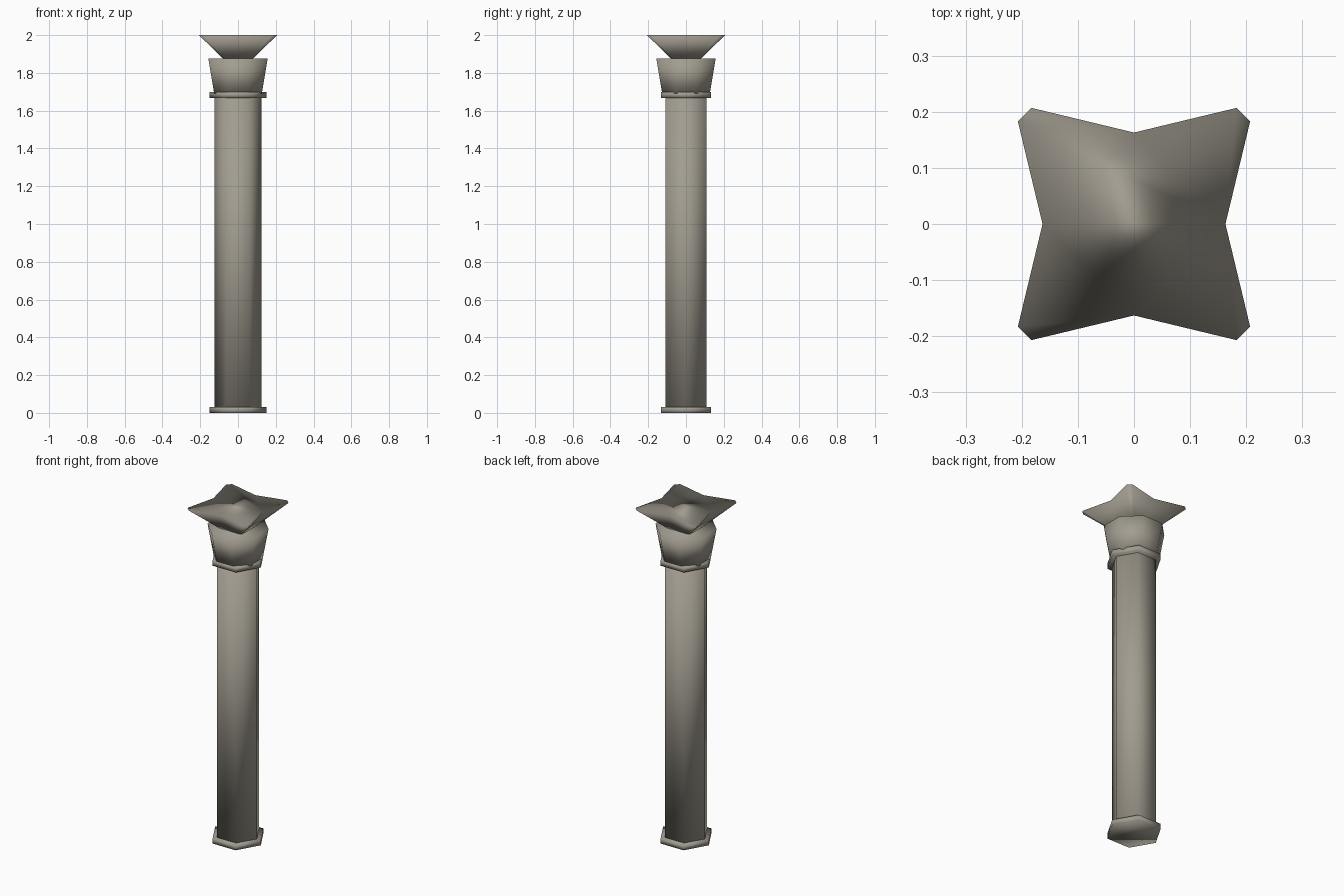
import bpy, bmesh, math

if "Cube" in bpy.data.objects:
    bpy.data.objects.remove(bpy.data.objects["Cube"])

stone = bpy.data.materials.new("warm grey stone")
stone.diffuse_color = (0.36, 0.335, 0.28, 1)
stone.use_nodes = True
stone.node_tree.nodes["Principled BSDF"].inputs["Base Color"].default_value = stone.diffuse_color


def loft(name, rings):
    """Closed solid through a list of (outline, z) cross-sections."""
    bm = bmesh.new()
    loops = [[bm.verts.new((x, y, z)) for x, y in pts] for pts, z in rings]
    n = len(loops[0])
    for a, b in zip(loops, loops[1:]):
        for i in range(n):
            j = (i + 1) % n
            bm.faces.new((a[i], a[j], b[j], b[i]))
    bm.faces.new(loops[0][::-1])
    bm.faces.new(loops[-1])
    bmesh.ops.recalc_face_normals(bm, faces=bm.faces)
    for f in bm.faces:
        f.smooth = True
    mesh = bpy.data.meshes.new(name)
    bm.to_mesh(mesh)
    bm.free()
    mesh.materials.append(stone)
    obj = bpy.data.objects.new(name, mesh)
    bpy.context.collection.objects.link(obj)
    return obj


def polygon(sides, radius, turn=0.0):
    return [(radius * math.cos(turn + i * math.tau / sides),
             radius * math.sin(turn + i * math.tau / sides)) for i in range(sides)]


def star(mid, far, near):
    """Four clipped corners with notched sides between them."""
    pts = []
    for k in range(4):
        c, s = (1, 0, -1, 0)[k], (0, 1, 0, -1)[k]
        for x, y in ((mid, 0), (far, near), (near, far)):
            pts.append((x * c - y * s, x * s + y * c))
    return pts


# Hexagonal shaft
loft("shaft", [(polygon(6, 0.125), 0.015), (polygon(6, 0.125), 1.69)])

# Matching hexagonal bands at foot and neck
for name, z in (("base_ring", 0.0), ("neck_ring", 1.668)):
    loft(name, [(polygon(6, 0.152), z), (polygon(6, 0.152), z + 0.031)])

# Flared octagonal capital
flat = math.cos(math.pi / 8)
loft("capital", [(polygon(8, 0.126 / flat, math.pi / 8), 1.69),
                 (polygon(8, 0.157 / flat, math.pi / 8), 1.875)])

# Star-shaped top slab, narrowing downward
loft("abacus", [(star(0.075, 0.075, 0.066), 1.872),
                (star(0.163, 0.207, 0.183), 2.0)])
